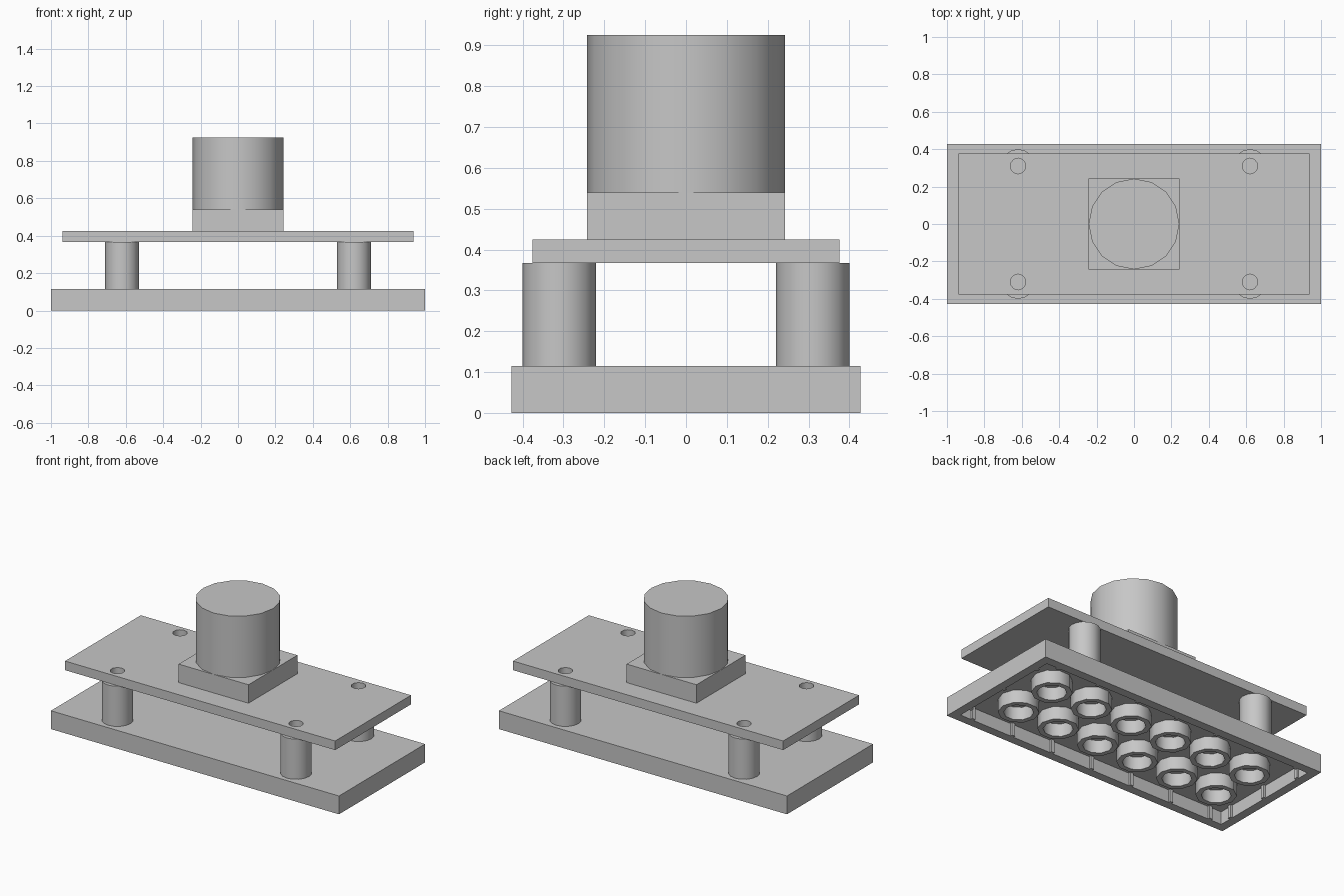
import bpy
import bmesh
from math import cos, sin, tau
from mathutils import Matrix, Vector

if "Cube" in bpy.data.objects:
    bpy.data.objects.remove(bpy.data.objects["Cube"], do_unlink=True)

grey = bpy.data.materials.new("plain_grey")
grey.use_nodes = True
grey.diffuse_color = (0.57, 0.57, 0.57, 1)
grey.node_tree.nodes["Principled BSDF"].inputs["Base Color"].default_value = grey.diffuse_color


def finish(bm, name, smooth=False):
    bmesh.ops.recalc_face_normals(bm, faces=bm.faces)
    mesh = bpy.data.meshes.new(name)
    bm.to_mesh(mesh)
    bm.free()
    mesh.materials.append(grey)
    obj = bpy.data.objects.new(name, mesh)
    bpy.context.collection.objects.link(obj)
    bpy.ops.object.select_all(action="DESELECT")
    obj.select_set(True)
    bpy.context.view_layer.objects.active = obj
    if smooth:
        bpy.ops.object.shade_smooth_by_angle(angle=0.7)
    return obj


def add_box(bm, x, y, z0, z1, half_x, half_y):
    size = Vector((2 * half_x, 2 * half_y, z1 - z0))
    place = Matrix.Translation((x, y, (z0 + z1) / 2)) @ Matrix.Diagonal(size).to_4x4()
    bmesh.ops.create_cube(bm, size=1, matrix=place)


def box(name, *args):
    bm = bmesh.new()
    add_box(bm, *args)
    return finish(bm, name)


def cylinder(name, x, y, z0, z1, radius, sides):
    bm = bmesh.new()
    bmesh.ops.create_cone(bm, cap_ends=True, segments=sides, radius1=radius, radius2=radius,
                          depth=z1 - z0, matrix=Matrix.Translation((x, y, (z0 + z1) / 2)))
    return finish(bm, name, True)


def pipe(name, x, y, z0, z1, outer, inner, sides, inner_sides_turn=0.0):
    # Revolve a closed rectangular wall section
    bm = bmesh.new()
    section = [(outer, z0, 0), (outer, z1, 0), (inner, z1, inner_sides_turn), (inner, z0, inner_sides_turn)]
    rings = [[bm.verts.new((x + r * cos(tau * i / sides + t), y + r * sin(tau * i / sides + t), z))
              for i in range(sides)] for r, z, t in section]
    for a, b in zip(rings, rings[1:] + rings[:1]):
        for i in range(sides):
            j = (i + 1) % sides
            bm.faces.new((a[i], a[j], b[j], b[i]))
    return finish(bm, name, True)


PITCH = 0.287
BASE_X, BASE_Y, BASE_TOP = 1.0, 0.427, 0.115
WALL, CEILING = 0.054, 0.08
PLATE_LOW, PLATE_TOP = 0.367, 0.424
corners = [(sx * 0.62, sy * 0.31) for sx in (-1, 1) for sy in (-1, 1)]

# Base plate, hollow underneath
bm = bmesh.new()
add_box(bm, 0, 0, 0, BASE_TOP, BASE_X, BASE_Y)
bm.normal_update()
bottom = min(bm.faces, key=lambda f: f.calc_center_median().z)
bmesh.ops.inset_region(bm, faces=[bottom], thickness=WALL, use_even_offset=True)
cap = bmesh.ops.extrude_discrete_faces(bm, faces=[bottom])["faces"][0]
bmesh.ops.translate(bm, verts=cap.verts, vec=(0, 0, CEILING))
finish(bm, "base_plate")

# Small ribs on the inner walls of the base
bm = bmesh.new()
for side in (-1, 1):
    for k in range(-3, 4):
        add_box(bm, k * PITCH, side * (BASE_Y - WALL - 0.006), 0, CEILING, 0.011, 0.008)
    for k in range(-1, 2):
        add_box(bm, side * (BASE_X - WALL - 0.006), k * PITCH, 0, CEILING, 0.008, 0.011)
finish(bm, "inner_ribs")

# Two rows of hollow tubes under the base
for row in range(2):
    for col in range(6):
        pipe("underside_tube", (col - 2.5) * PITCH, (row - 0.5) * PITCH, 0, CEILING, 0.115, 0.084, 10)

# Hollow support posts
for x, y in corners:
    pipe("support_post", x, y, BASE_TOP, PLATE_LOW, 0.09, 0.042, 16)

# Upper plate with a hole above each post
plate = box("upper_plate", 0, 0, PLATE_LOW, PLATE_TOP, 0.938, 0.376)
for x, y in corners:
    cutter = cylinder("hole_cutter", x, y, PLATE_LOW - 0.1, PLATE_TOP + 0.1, 0.042, 10)
    cutter.hide_render = True
    cut = plate.modifiers.new("hole", "BOOLEAN")
    cut.operation = "DIFFERENCE"
    cut.solver = "EXACT"
    cut.object = cutter
    bpy.context.view_layer.objects.active = plate
    bpy.ops.object.modifier_apply(modifier=cut.name)
    bpy.data.objects.remove(cutter, do_unlink=True)

# Square mount and the drum on it
box("square_mount", 0, 0, PLATE_TOP, 0.54, 0.2425, 0.2425)
cylinder("drum", 0, 0, 0.54, 0.925, 0.2425, 16)
